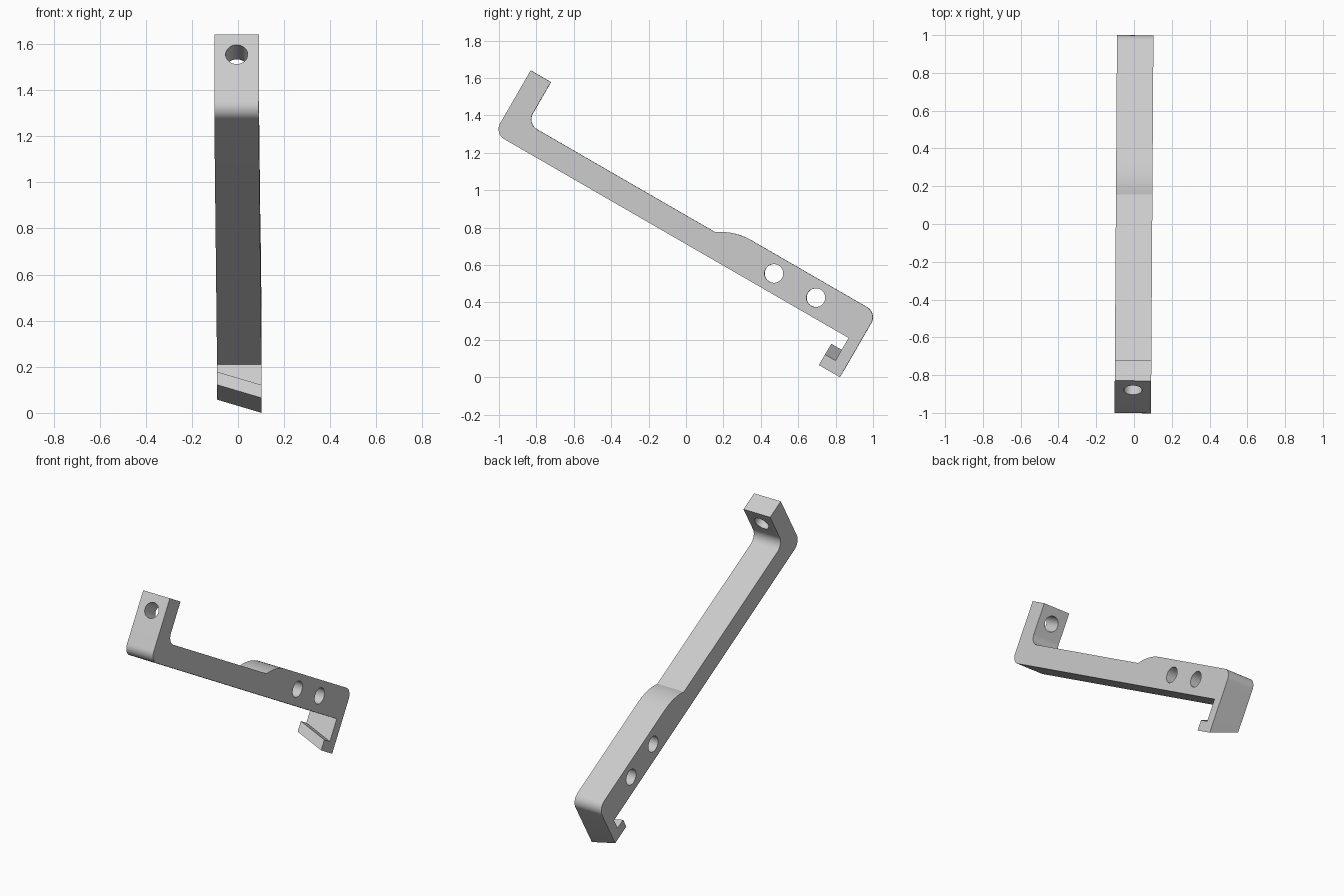
import bpy, bmesh, math

cube = bpy.data.objects.get("Cube")
if cube:
    bpy.data.objects.remove(cube, do_unlink=True)

HALF_WIDTH = 0.0965
HOOK_SLANT = 0.066

grey = bpy.data.materials.new("light grey")
grey.use_nodes = True
grey.diffuse_color = (0.6, 0.6, 0.6, 1)
grey.node_tree.nodes["Principled BSDF"].inputs["Base Color"].default_value = (0.6, 0.6, 0.6, 1)


def arc(cx, cy, r, start, end, steps=12):
    """Points on a circular arc, angles in degrees."""
    angles = [math.radians(start + (end - start) * i / steps) for i in range(steps + 1)]
    return [(cx + r * math.cos(a), cy + r * math.sin(a)) for a in angles]


# Side outline, with the arm lying along local y
left, post, step, inner, right = -1.539, -1.414, -0.253, 0.648, 0.713
under, arm_top, thick_top, post_top = 0.617, 0.75, 0.809, 1.006
foot, lip_top, lip_front = 0.412, 0.477, 0.583
r = 0.062
swell_r = 0.33
swell_angle = math.degrees(math.acos((swell_r - thick_top + arm_top) / swell_r))
swell_y = step + swell_r * math.sin(math.radians(swell_angle))

outline = [(lip_front, foot), (lip_front, lip_top), (inner, lip_top), (inner, under)]
outline += arc(left + r, under + r, r, 270, 180)
outline += [(left, post_top), (post, post_top)]
outline += arc(post + r, arm_top + r, r, 180, 270)
outline += arc(swell_y, thick_top - swell_r, swell_r, 90 + swell_angle, 90)
outline += arc(right - r, thick_top - r, r, 90, 0)
outline += [(right, foot)]

# Bracket body: extrude the outline, then slant the hook across its width
bm = bmesh.new()
face = bm.faces.new([bm.verts.new((HALF_WIDTH, y, z)) for y, z in outline])
extruded = bmesh.ops.extrude_face_region(bm, geom=[face])
for v in extruded["geom"]:
    if isinstance(v, bmesh.types.BMVert):
        v.co.x = -HALF_WIDTH
        if v.co.z < 0.5:
            v.co.z += HOOK_SLANT
bmesh.ops.recalc_face_normals(bm, faces=bm.faces)
mesh = bpy.data.meshes.new("bracket")
bm.to_mesh(mesh)
bm.free()
mesh.materials.append(grey)
bracket = bpy.data.objects.new("bracket", mesh)
bpy.context.collection.objects.link(bracket)


def drill(location, rotation, radius):
    """Cut a round hole through the bracket."""
    bpy.ops.mesh.primitive_cylinder_add(vertices=48, radius=radius, depth=0.4,
                                        location=location, rotation=rotation)
    cutter = bpy.context.object
    cutter.name = "hole_cutter"
    cutter.hide_render = True
    cutter.data.materials.append(grey)
    mod = bracket.modifiers.new("hole", "BOOLEAN")
    mod.operation = "DIFFERENCE"
    mod.solver = "EXACT"
    mod.object = cutter
    bpy.ops.object.select_all(action="DESELECT")
    bracket.select_set(True)
    bpy.context.view_layer.objects.active = bracket
    bpy.ops.object.modifier_apply(modifier=mod.name)
    bpy.data.objects.remove(cutter, do_unlink=True)


# Two cross holes in the thick end, one hole through the upright post
quarter = math.pi / 2
for y in (0.13, 0.389):
    drill((0, y, 0.716), (0, quarter, 0), 0.05)
drill((0, (left + post) / 2, 0.907), (quarter, 0, 0), 0.048)

# Tilt into place and smooth the rounded parts
bracket.rotation_euler = (math.radians(-30), 0, -0.0065)
bpy.ops.object.shade_smooth_by_angle(angle=math.radians(30))
